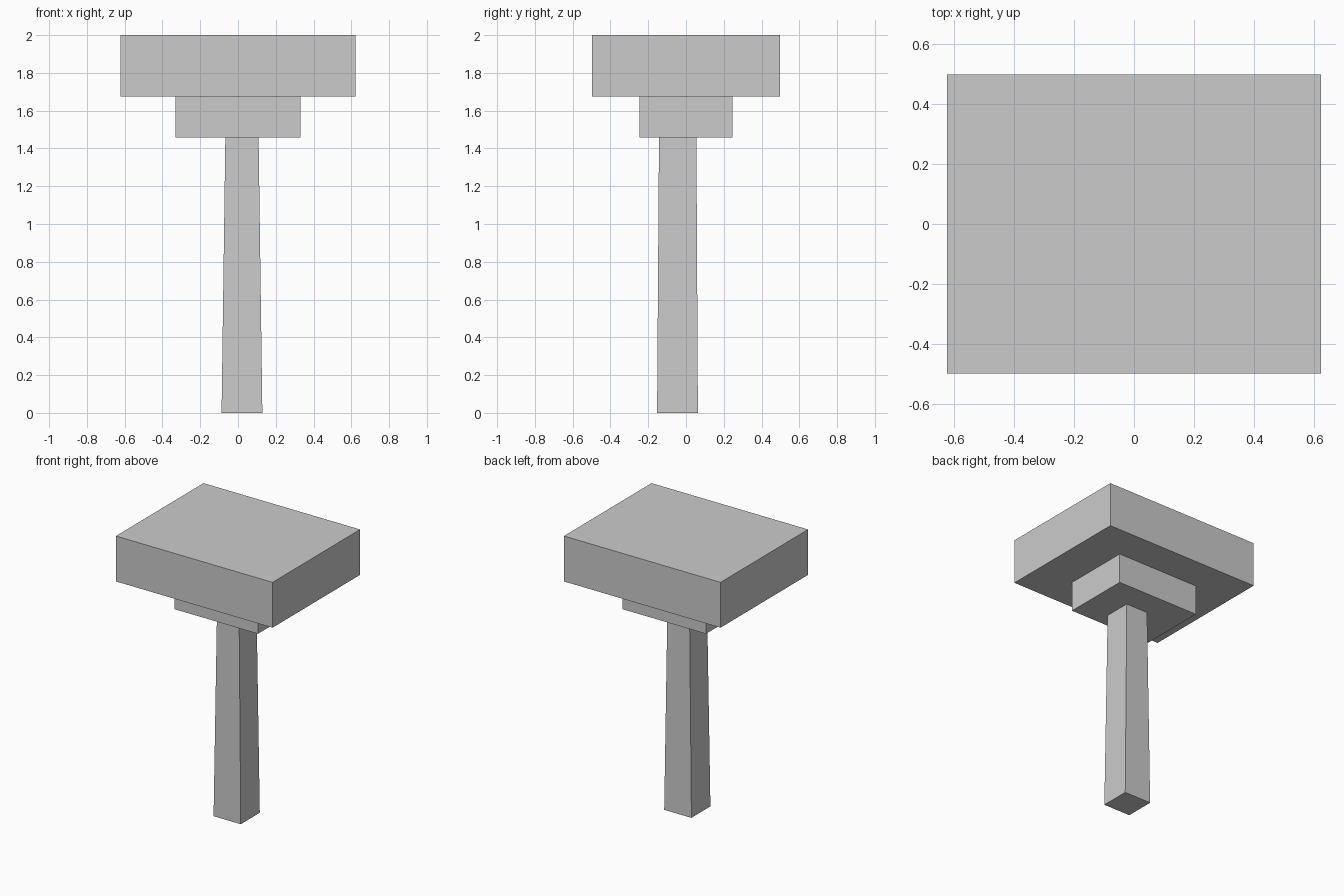
import bpy, bmesh

if "Cube" in bpy.data.objects:
    bpy.data.objects.remove(bpy.data.objects["Cube"])


def tapered_block(name, bottom, top, z0, z1):
    """Box between two rectangles, each given as (x0, x1, y0, y1)."""
    bm = bmesh.new()
    bmesh.ops.create_cube(bm, size=2)
    for v in bm.verts:
        x0, x1, y0, y1 = top if v.co.z > 0 else bottom
        v.co = (x1 if v.co.x > 0 else x0,
                y1 if v.co.y > 0 else y0,
                z1 if v.co.z > 0 else z0)
    mesh = bpy.data.meshes.new(name)
    bm.to_mesh(mesh)
    bm.free()
    obj = bpy.data.objects.new(name, mesh)
    bpy.context.collection.objects.link(obj)
    return obj


# Wide slab on top
slab = (-0.622, 0.622, -0.497, 0.497)
tapered_block("top_slab", slab, slab, 1.674, 2.0)

# Smaller supporting block below it
support = (-0.331, 0.331, -0.247, 0.247)
tapered_block("support_block", support, support, 1.457, 1.674)

# Slightly off-centre post, narrowing upward
tapered_block("post", (-0.087, 0.129, -0.153, 0.063),
              (-0.067, 0.109, -0.143, 0.055), 0.0, 1.457)
